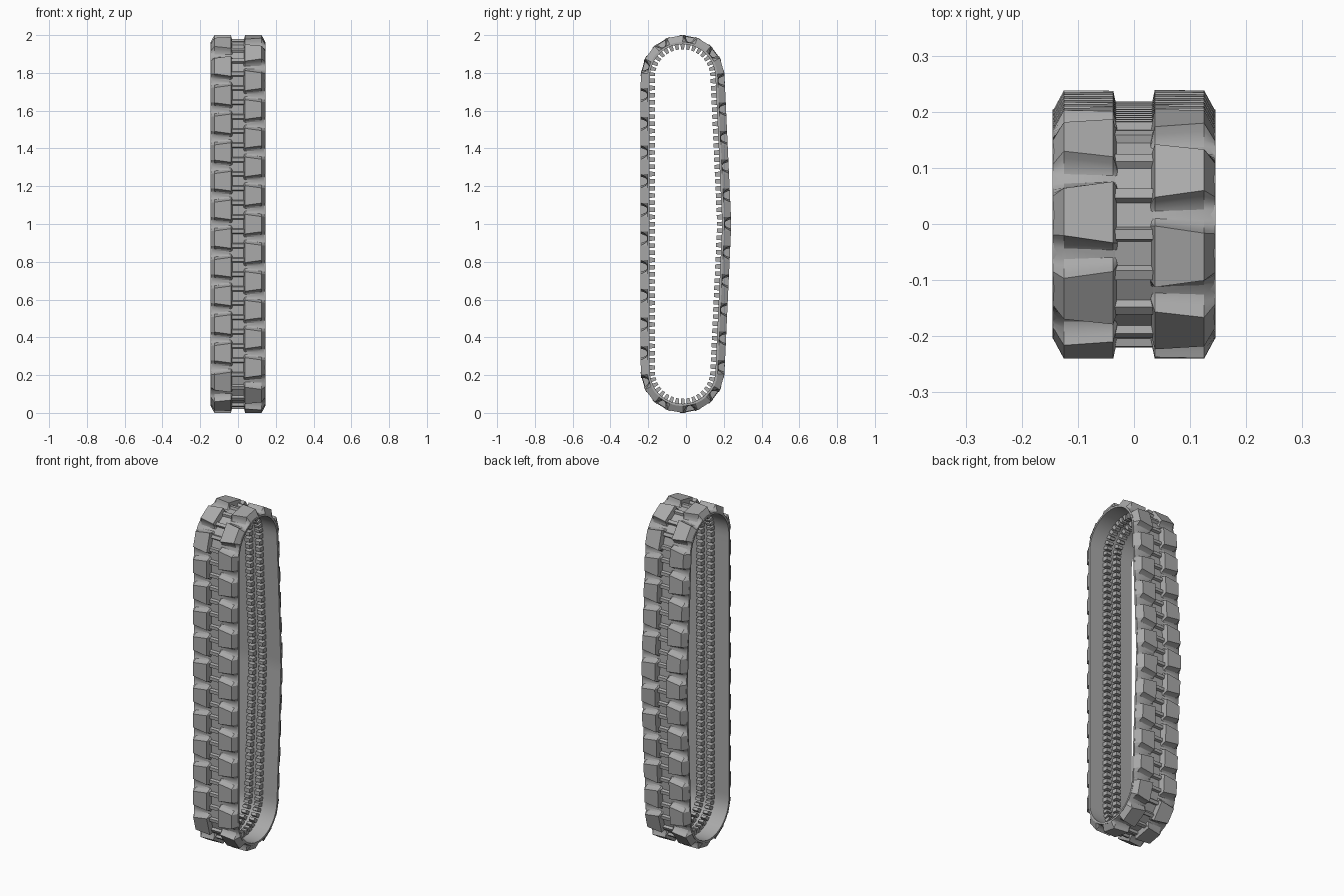
import bpy, bmesh, math

if "Cube" in bpy.data.objects:
    bpy.data.objects.remove(bpy.data.objects["Cube"])

rubber = bpy.data.materials.new("grey_rubber")
rubber.use_nodes = True
GREY = (0.4, 0.4, 0.4, 1)
rubber.diffuse_color = GREY
rubber.node_tree.nodes["Principled BSDF"].inputs["Base Color"].default_value = GREY

# Loop: straight front, round ends, back bulging slightly at mid height
OUTER, NEUTRAL = 0.222, 0.205      # end radius, and radius that keeps its length
CY, CZ = -0.018, 0.778             # end centre, z relative to mid height
TILT = 0.0457                      # lean of each back run
ARC = NEUTRAL * (math.pi - TILT)
BACK = 0.788
HALF = CZ + ARC + BACK
LENGTH = 2 * HALF
COUNT = 29
PITCH = LENGTH / COUNT
PHASE = CZ + NEUTRAL * (math.pi / 2 + 0.183)


def place(x, s, d):
    """Point at distance s along the loop, at depth d below the outer face."""
    s %= LENGTH
    flip = s > HALF
    if flip:
        s = LENGTH - s
    r = OUTER - d
    if s < CZ:
        y, z = CY - r, s
    else:
        a = min((s - CZ) / NEUTRAL, math.pi - TILT)
        run = max(0, s - CZ - ARC)
        y = CY - r * math.cos(a) + run * math.sin(TILT)
        z = CZ + r * math.sin(a) - run * math.cos(TILT)
        z = max(z, 0)
    return (x, y, 1 + (-z if flip else z))


def finish(name, bm, angle):
    bmesh.ops.recalc_face_normals(bm, faces=bm.faces)
    mesh = bpy.data.meshes.new(name)
    bm.to_mesh(mesh)
    bm.free()
    mesh.materials.append(rubber)
    obj = bpy.data.objects.new(name, mesh)
    bpy.context.collection.objects.link(obj)
    bpy.ops.object.select_all(action="DESELECT")
    obj.select_set(True)
    bpy.context.view_layer.objects.active = obj
    bpy.ops.object.shade_smooth_by_angle(angle=math.radians(angle))


def loop_strip(name, rows, closed=False, angle=25):
    """Join rows of (x, s, d) points into a strip that runs round the loop."""
    bm = bmesh.new()
    grid = [[bm.verts.new(place(*p)) for p in row] for row in rows]
    n = len(grid[0])
    for i, row in enumerate(grid):
        nxt = grid[(i + 1) % len(grid)]
        for j in range(n if closed else n - 1):
            k = (j + 1) % n
            bm.faces.new((row[j], row[k], nxt[k], nxt[j]))
    finish(name, bm, angle)


# Carcass band
SEGMENTS = COUNT * 4
section = [(-0.145, 0.036), (0.145, 0.036), (0.145, 0.048), (-0.145, 0.048)]
loop_strip("band", [[(x, i * LENGTH / SEGMENTS, d) for x, d in section]
                    for i in range(SEGMENTS)], closed=True)

# Tread lugs: x, depth and notch half width across one side
LUG = [(0.029, 0.037, 0.021), (0.037, 0.0, 0.024),
       (0.125, 0.0, 0.036), (0.145, 0.037, 0.037)]
NOTCH = [-1, -0.85, -0.6, -0.3, 0.3, 0.6, 0.85, 1]
for name, side, shift in (("left_lugs", 1, 0), ("right_lugs", -1, 0.5)):
    rows = []
    for i in range(COUNT):
        s = PHASE + (i + shift) * PITCH
        for t in NOTCH:
            cut = 0.035 * (1 - abs(t) ** 3)
            rows.append([(side * x, s + w * t, max(d, cut)) for x, d, w in LUG])
    loop_strip(name, rows)

# Centre channel with two cross ribs per lug
RIB = [(-0.014, 0.034), (-0.009, 0.02), (0.009, 0.02), (0.014, 0.034)]
loop_strip("centre_ribs", [[(x, PHASE + (i + 0.5) * PITCH / 2 + t, d) for x in (-0.034, 0.034)]
                           for i in range(COUNT * 2) for t, d in RIB])

# Two rows of drive teeth on the inside
bm = bmesh.new()
for side in (-1, 1):
    for i in range(COUNT * 4):
        s = PHASE + i * PITCH / 4
        rings = []
        for d, w, x0, x1 in ((0.045, 0.013, 0.013, 0.053), (0.075, 0.011, 0.017, 0.049)):
            rings.append([bm.verts.new(place(side * x, s + t, d)) for x, t in
                          ((x0, -w), (x1, -w), (x1, w), (x0, w))])
        low, top = rings
        bm.faces.new(top)
        for j in range(4):
            k = (j + 1) % 4
            bm.faces.new((low[j], low[k], top[k], top[j]))
finish("drive_teeth", bm, 20)
